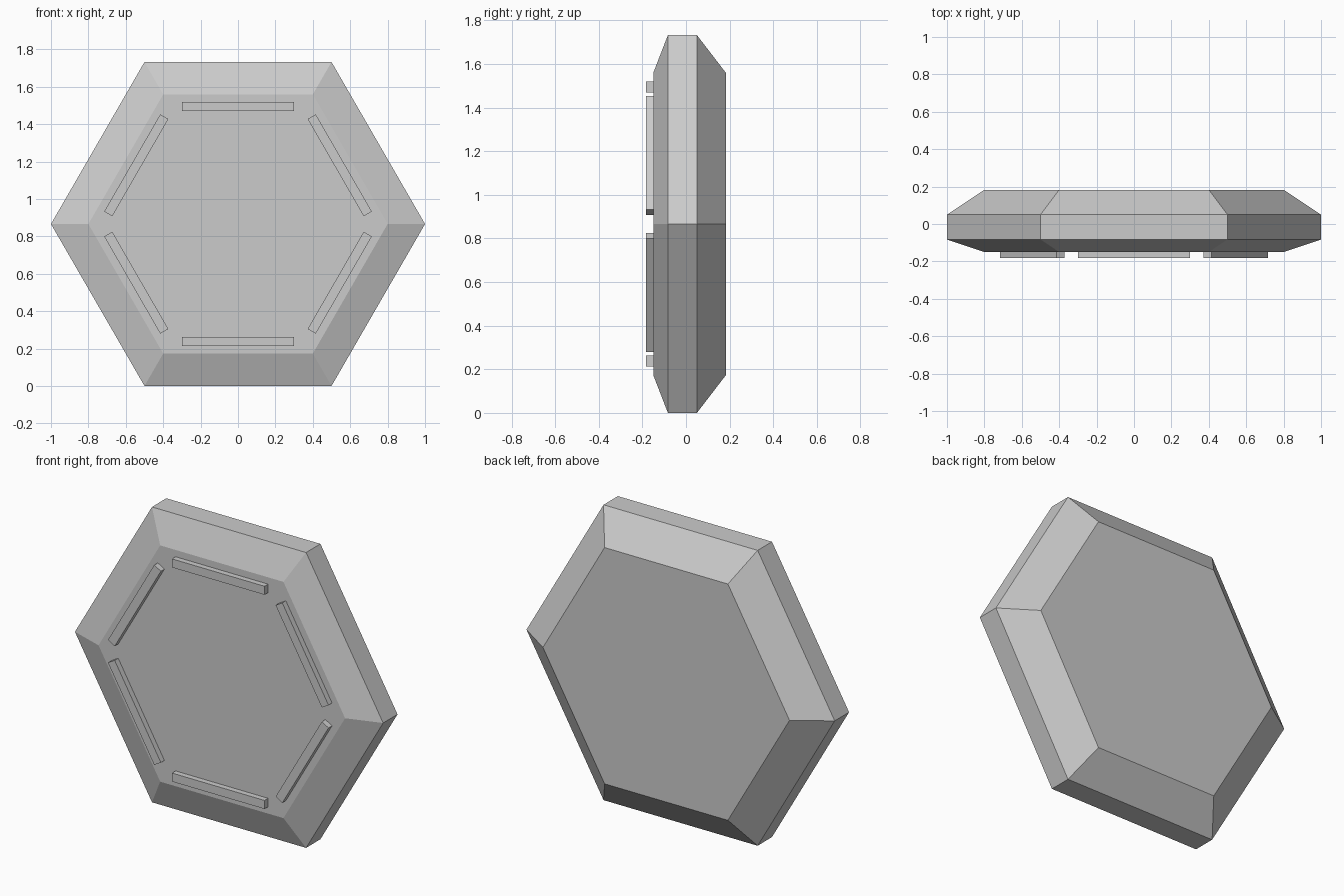
import bpy
import bmesh
from math import cos, sin, pi, sqrt
from mathutils import Matrix, Vector

SIDES = 6
CENTRE = Vector((0, 0, sqrt(3) / 2))

cube = bpy.data.objects.get("Cube")
if cube:
    bpy.data.objects.remove(cube, do_unlink=True)

grey = bpy.data.materials.new("light_grey")
grey.use_nodes = True
colour = (0.6, 0.6, 0.6, 1)
grey.diffuse_color = colour
grey.node_tree.nodes["Principled BSDF"].inputs["Base Color"].default_value = colour


def add_object(name, bm):
    bmesh.ops.recalc_face_normals(bm, faces=bm.faces[:])
    mesh = bpy.data.meshes.new(name)
    bm.to_mesh(mesh)
    bm.free()
    mesh.materials.append(grey)
    obj = bpy.data.objects.new(name, mesh)
    bpy.context.collection.objects.link(obj)
    return obj


# Hexagonal plate: rings of (y, radius) joined front to back
profile = [(-0.15, 0.8), (-0.083, 1.0), (0.05, 1.0), (0.183, 0.8)]
bm = bmesh.new()
rings = []
for y, radius in profile:
    angles = [2 * pi * i / SIDES for i in range(SIDES)]
    rings.append([bm.verts.new(CENTRE + Vector((radius * cos(a), y, radius * sin(a))))
                  for a in angles])
for front, back in zip(rings, rings[1:]):
    for i in range(SIDES):
        j = (i + 1) % SIDES
        bm.faces.new((front[i], front[j], back[j], back[i]))
bm.faces.new(rings[0])
bm.faces.new(rings[-1])
add_object("hexagon_plate", bm)

# Raised bars on the front, one along each side
for i in range(SIDES):
    bm = bmesh.new()
    bmesh.ops.create_cube(bm, size=1)
    bm.transform(Matrix.Translation(CENTRE)
                 @ Matrix.Rotation(2 * pi * i / SIDES, 4, "Y")
                 @ Matrix.Translation((0, -0.1665, 0.628))
                 @ Matrix.Diagonal((0.6, 0.033, 0.05, 1)))
    add_object(f"front_bar_{i + 1}", bm)
